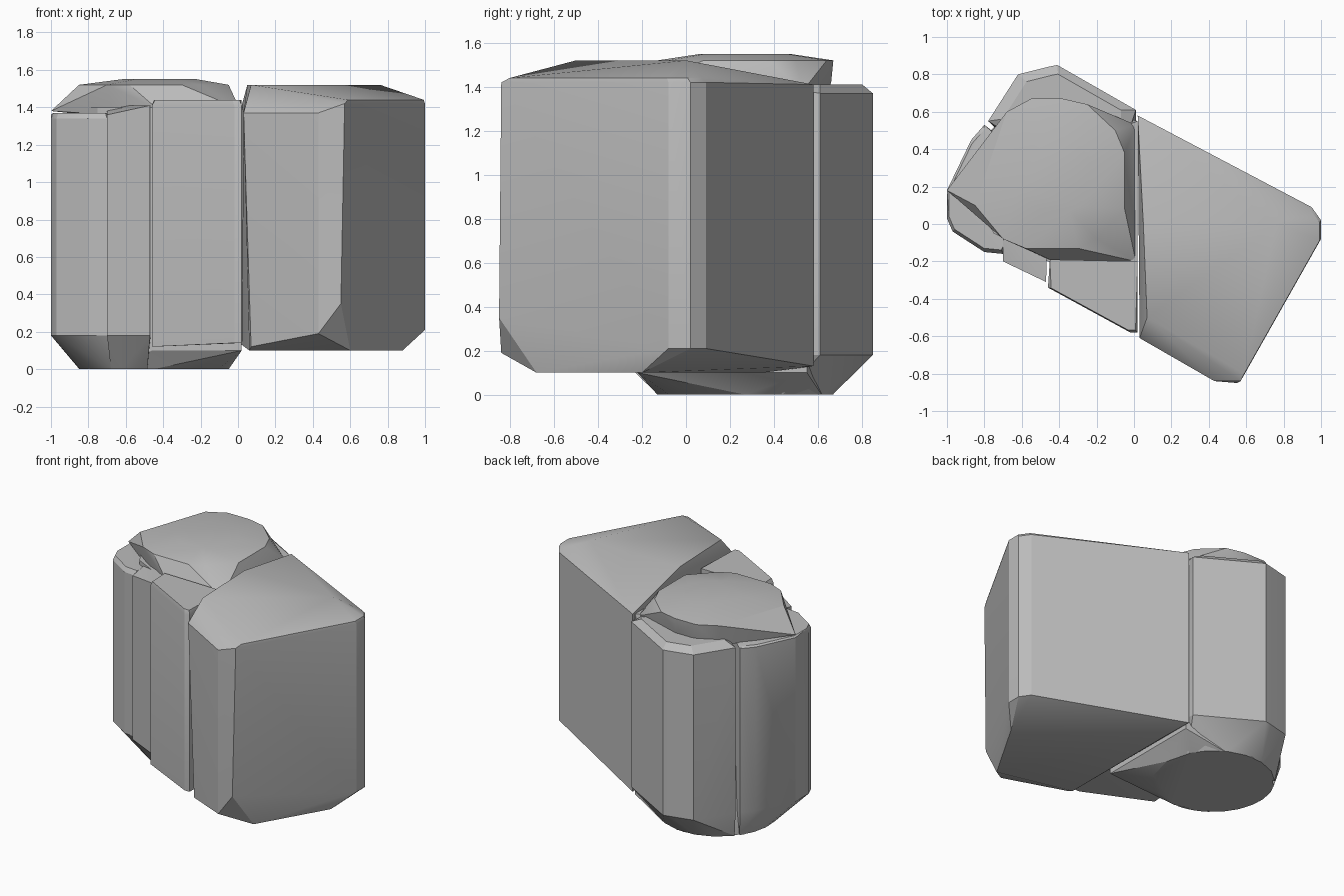
import bpy
import bmesh
from math import cos, sin, radians
from mathutils import Vector

default_cube = bpy.data.objects.get("Cube")
if default_cube:
    bpy.data.objects.remove(default_cube, do_unlink=True)

grey = bpy.data.materials.new("plain grey")
grey.use_nodes = True
colour = (0.5, 0.5, 0.5, 1)
grey.diffuse_color = colour
grey.node_tree.nodes["Principled BSDF"].inputs["Base Color"].default_value = colour

DRUM_CENTRE = Vector((-0.45, 0.27))


def hull(name, points):
    """Wrap a convex faceted shell around the points."""
    mesh = bpy.data.meshes.new(name)
    bm = bmesh.new()
    for point in points:
        bm.verts.new(point)
    bmesh.ops.convex_hull(bm, input=bm.verts[:])
    loose = [vert for vert in bm.verts if not vert.link_faces]
    bmesh.ops.delete(bm, geom=loose, context="VERTS")
    bmesh.ops.dissolve_limit(bm, angle_limit=radians(1), verts=bm.verts[:], edges=bm.edges[:])
    bmesh.ops.recalc_face_normals(bm, faces=bm.faces[:])
    bm.to_mesh(mesh)
    bm.free()
    mesh.materials.append(grey)
    obj = bpy.data.objects.new(name, mesh)
    bpy.context.collection.objects.link(obj)
    bpy.ops.object.select_all(action="DESELECT")
    bpy.context.view_layer.objects.active = obj
    obj.select_set(True)
    bpy.ops.object.shade_smooth_by_angle(angle=radians(25))
    return obj


def level(outline, z):
    return [(x, y, z) for x, y in outline]


def shrink(outline, amount):
    """Pull an outline towards its middle."""
    middle = sum((Vector(p) for p in outline), Vector((0, 0))) / len(outline)
    return [tuple(Vector(p).lerp(middle, amount)) for p in outline]


def arc(start, end, radius, z, steps=6):
    """Points around the upright drum, between two angles in degrees."""
    points = []
    for i in range(steps + 1):
        a = radians(start + (end - start) * i / steps)
        points.append((DRUM_CENTRE.x + radius * cos(a), DRUM_CENTRE.y + radius * sin(a), z))
    return points


# Large angled block with a cut top and chamfered corners
side = [(0.02, 0.58), (0.95, 0.09), (1, 0.02), (1, -0.08), (0.57, -0.84)]
nose = [(0.43, -0.84), (0.03, -0.61)]
block = level(side[:1], 1.41) + level(side[1:], 1.42)
block += level(shrink(side[1:], 0.06), 1.44)
block += level(nose, 1.37)
block += level([(0.07, -0.5), (0.76, 0), (0.05, 0)], 1.52)
block += level(side[:1], 0.13) + level(side[1:4], 0.21)
block += [(0.55, -0.85, 0.35), (0.43, -0.84, 0.19), (0.07, -0.6, 0.12)]
block += level([(0.06, -0.55), (0.6, -0.68), (0.88, -0.2), (0.06, 0.35)], 0.1)
hull("angled_block", block)

# Central core, tapering to the round foot
core = [(0.02, 0.55), (0.02, -0.22), (-0.46, -0.2), (-0.75, -0.05), (-0.9, 0.2)]
hull("core", level(core, 0.1) + level(core, 1.4) + arc(0, 330, 0.4, 0, 11))

# Faceted lid over the drum
lid = [(-0.68, 0.6), (-0.55, 0.67), (-0.38, 0.67), (-0.25, 0.64), (-0.1, 0.5),
       (-0.05, 0.38), (-0.05, 0.08), (-0.2, -0.08), (-0.3, -0.13),
       (-0.58, -0.13), (-0.7, -0.08), (-0.85, 0.1)]
lid_points = level(lid, 1.52) + level(shrink(lid, 0.5), 1.55)
lid_points += level(shrink(lid, 0.08), 1.36)
lid_points += level([(-1, 0.18), (0.01, 0.53)], 1.38)
lid_points += level([(-0.5, 0.66), (-0.38, 0.66)], 1.42)
lid_points += level([(0.01, -0.2), (-0.43, -0.2)], 1.39)
hull("lid", lid_points)

# Rear wall, wrapping the back of the drum
rear = [(0.01, 0.61), (-0.41, 0.85), (-0.46, 0.84), (-0.62, 0.8), (-0.78, 0.55)]
inner = [(0.01, 0.3), (-0.5, 0.3)]
rear_points = level(rear + inner, 0.18) + level(rear, 1.37)
rear_points += level(shrink(rear + inner, 0.2), 1.41)
rear_points += arc(25, 140, 0.4, 0)
hull("rear_wall", rear_points)

# Outer side wall, wrapping the far side of the drum
outer = [(-0.8, 0.53), (-0.87, 0.45), (-1, 0.18), (-1, 0.03), (-0.97, -0.04),
         (-0.8, -0.15), (-0.7, -0.16)]
outer_points = level(outer + [(-0.5, 0.3)], 0.18)
outer_points += level(outer[:3], 1.36) + level(outer[3:], 1.34)
outer_points += level(shrink(outer + [(-0.5, 0.3)], 0.07), 1.37)
outer_points += arc(145, 235, 0.4, 0)
hull("outer_wall", outer_points)

# Narrow front panel
narrow = [(-0.7, -0.2), (-0.47, -0.31), (-0.46, 0.1), (-0.7, 0.1)]
narrow_points = level(narrow, 0.18) + level(narrow[:1], 1.36)
narrow_points += level(narrow[1:], 1.41) + arc(235, 265, 0.4, 0)
hull("narrow_front_panel", narrow_points)

# Wide front panel, rising towards the block
wide = [(-0.46, -0.34), (-0.02, -0.58), (0.02, -0.58)]
back = [(0.02, -0.2), (-0.45, -0.19)]
wide_points = level(wide[:1] + back[1:], 0.12) + level(wide[1:] + back[:1], 0.14)
wide_points += level(wide, 1.41) + level(shrink(wide + back, 0.06), 1.44)
wide_points += level(back, 1.44)
hull("wide_front_panel", wide_points)
